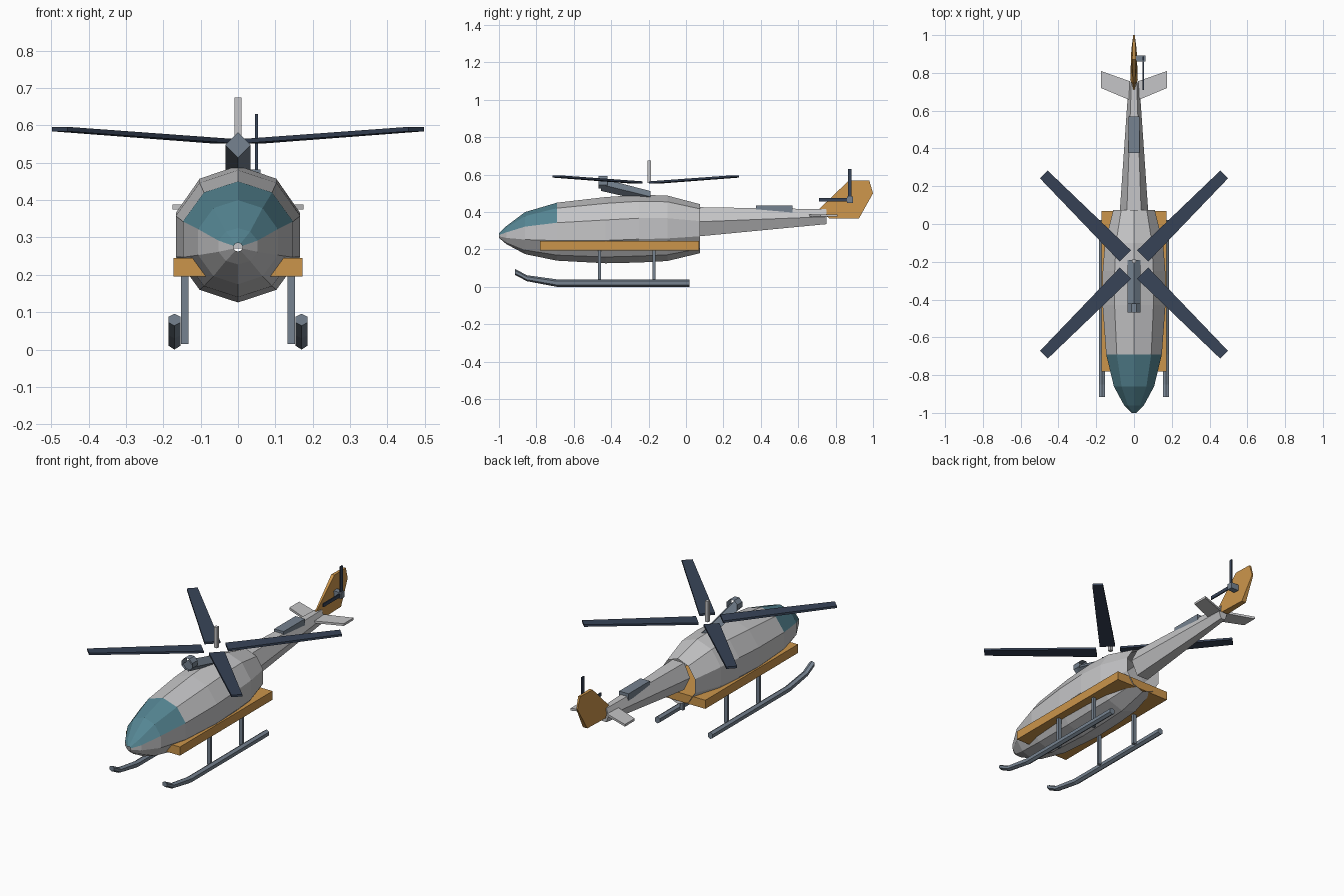
import bpy, bmesh, math
from mathutils import Vector

if "Cube" in bpy.data.objects:
    bpy.data.objects.remove(bpy.data.objects["Cube"])


def material(name, rgb):
    m = bpy.data.materials.new(name)
    m.diffuse_color = (*rgb, 1)
    m.use_nodes = True
    m.node_tree.nodes["Principled BSDF"].inputs["Base Color"].default_value = m.diffuse_color
    return m


GREY = material("light grey", (0.56, 0.56, 0.57))
TEAL = material("teal glass", (0.09, 0.235, 0.29))
ORANGE = material("orange", (0.60, 0.30, 0.07))
SLATE = material("slate grey", (0.18, 0.225, 0.28))
NAVY = material("dark navy", (0.038, 0.056, 0.095))


def finish(name, bm, *mats):
    bmesh.ops.recalc_face_normals(bm, faces=bm.faces)
    me = bpy.data.meshes.new(name)
    bm.to_mesh(me)
    bm.free()
    for m in mats:
        me.materials.append(m)
    ob = bpy.data.objects.new(name, me)
    bpy.context.collection.objects.link(ob)
    return ob


def loft(name, rings, mats, caps=True, glass=None):
    """Join equal-length rings of points; glass(y, sector) picks material 1."""
    bm = bmesh.new()
    loops = [[bm.verts.new(p) for p in r] for r in rings]
    n = len(loops[0])
    for a, b in zip(loops, loops[1:]):
        for i in range(n):
            j = (i + 1) % n
            f = bm.faces.new((a[i], a[j], b[j], b[i]))
            if glass and glass(f.calc_center_median().y, i):
                f.material_index = 1
    if caps:
        bm.faces.new(loops[0])
        bm.faces.new(loops[-1])
    return finish(name, bm, *mats)


def ellipse(n, y, z, rx, rz, start=90, x=0):
    angles = [math.radians(start + 360 * i / n) for i in range(n)]
    return [(x + rx * math.cos(a), y, z + rz * math.sin(a)) for a in angles]


def box(name, x, y, z, mat):
    rings = [[(x[0], yy, z[0]), (x[1], yy, z[0]), (x[1], yy, z[1]), (x[0], yy, z[1])] for yy in y]
    return loft(name, rings, [mat])


# Ten-sided fuselage shell, open at both ends, with glazed upper nose
body = [(-1.0, 0.286, 0.262, 0.012), (-0.96, 0.325, 0.228, 0.055), (-0.86, 0.40, 0.175, 0.112),
        (-0.69, 0.45, 0.14, 0.155), (-0.43, 0.48, 0.126, 0.175), (-0.25, 0.492, 0.13, 0.174),
        (-0.1, 0.488, 0.138, 0.162), (0.075, 0.442, 0.18, 0.115)]
loft("fuselage", [ellipse(10, y, (t + b) / 2, rx, (t - b) / 2) for y, t, b, rx in body],
     [GREY, TEAL], caps=False, glass=lambda y, i: y < -0.69 and i in (0, 1, 8, 9))

# Side platform passing through the fuselage
box("side_platform", (-0.173, 0.173), (-0.78, 0.07), (0.195, 0.245), ORANGE)

# Hexagonal tail boom and the box on top of it
loft("tail_boom", [ellipse(6, 0.07, 0.348, 0.075, 0.09, 0),
                   ellipse(6, 0.75, 0.375, 0.028, 0.046, 0)], [GREY])
box("boom_box", (-0.03, 0.03), (0.375, 0.57), (0.395, 0.435), SLATE)

# Swept horizontal stabilizers
for s, side in ((-1, "left"), (1, "right")):
    plan = [(0.02, 0.655), (0.175, 0.72), (0.175, 0.81), (0.02, 0.755)]
    loft(side + "_stabilizer", [[(s * x, y, z) for x, y in plan] for z in (0.375, 0.388)], [GREY])

# Tail fin, thinner towards its leading edge and tip
fin = [(0.71, 0.414, 0.004), (0.87, 0.568, 0.010), (0.98, 0.568, 0.006),
       (1.0, 0.50, 0.004), (0.925, 0.366, 0.014), (0.765, 0.366, 0.02)]
loft("tail_fin", [[(s * t, y, z) for y, z, t in fin] for s in (-1, 1)], [ORANGE])

# Tail rotor
box("tail_rotor_hub", (0.01, 0.06), (0.86, 0.892), (0.447, 0.482), SLATE)
box("tail_blade_up", (0.046, 0.053), (0.866, 0.886), (0.475, 0.63), NAVY)
box("tail_blade_front", (0.046, 0.053), (0.71, 0.865), (0.455, 0.475), NAVY)

# Main rotor blades, rising slightly towards the tips
for k in range(4):
    a = math.radians(45 + 90 * k)
    out = Vector((math.cos(a), math.sin(a), 0))
    across = Vector((-out.y, out.x, 0))
    rings = []
    for r, w, z in ((0.065, 0.042, 0.558), (0.675, 0.029, 0.59)):
        c = Vector((0, -0.215, z)) + out * r
        rings.append([c + across * (u * w) + Vector((0, 0, v * 0.006))
                      for u, v in ((-1, -1), (1, -1), (1, 1), (-1, 1))])
    loft("main_blade_%d" % (k + 1), rings, [NAVY])
box("rotor_mast", (-0.01, 0.01), (-0.207, -0.187), (0.555, 0.675), GREY)

# Engine intake: open ring on a slanted arm
loft("intake_ring", [ellipse(8, y, 0.559, 0.037, 0.037, 22.5) for y in (-0.468, -0.42)],
     [SLATE], caps=False)
loft("intake_arm", [ellipse(4, -0.455, 0.547, 0.034, 0.034),
                    ellipse(4, -0.19, 0.482, 0.034, 0.03)], [SLATE])

# Landing skids and struts
path = [(0.02, 0.02), (-0.69, 0.02), (-0.85, 0.046), (-0.915, 0.08)]
for s, side in ((-1, "left"), (1, "right")):
    loft(side + "_skid", [ellipse(6, y, z, 0.018, 0.02 if z < 0.03 else 0.016, x=s * 0.17)
                          for y, z in path], [SLATE])
    for y, place in ((-0.463, "front"), (-0.17, "rear")):
        xs = sorted((s * 0.132, s * 0.152))
        box(side + "_" + place + "_strut", xs, (y - 0.008, y + 0.008), (0.015, 0.2), SLATE)
